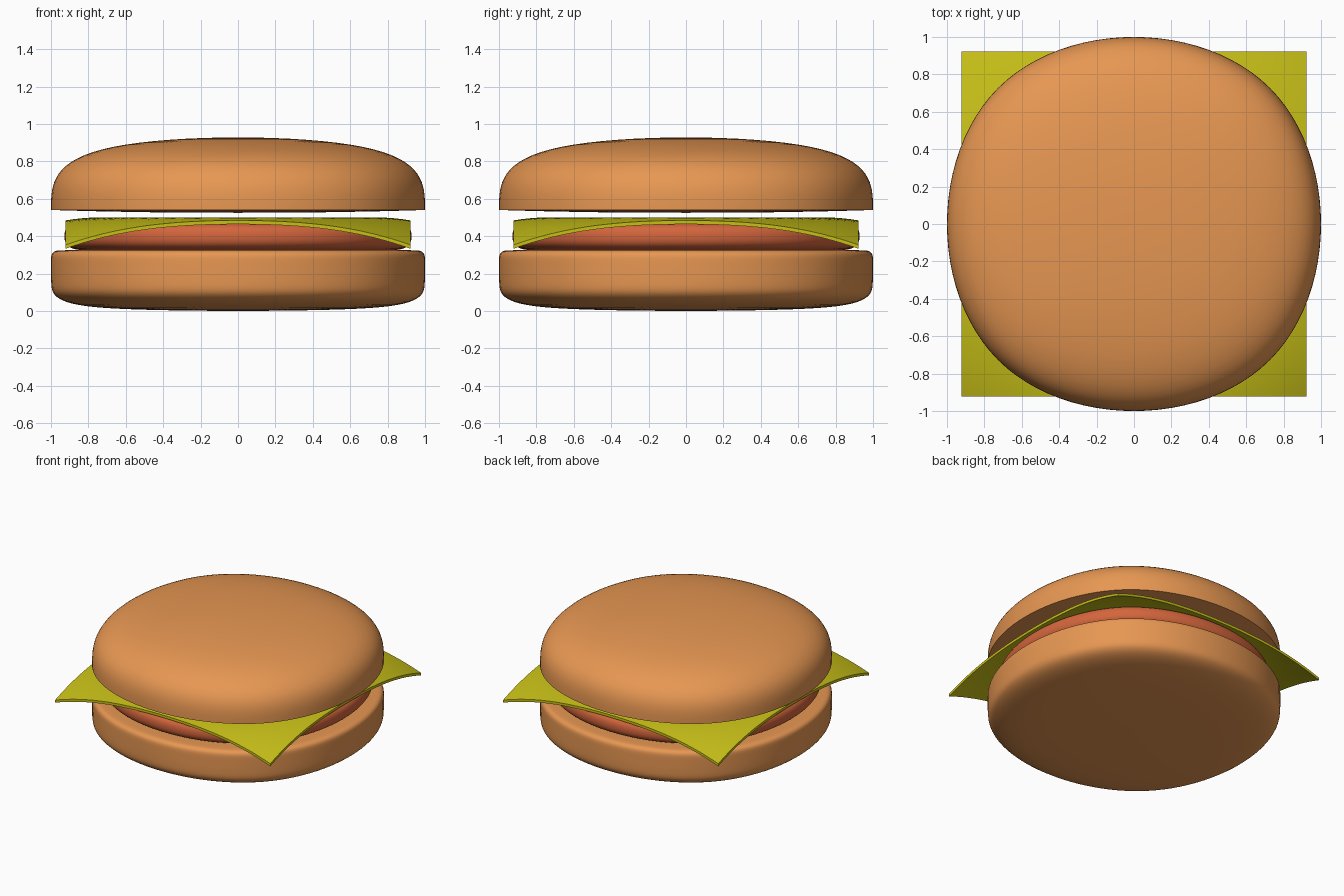
import bpy, bmesh, math
from mathutils import Vector

if "Cube" in bpy.data.objects:
    bpy.data.objects.remove(bpy.data.objects["Cube"])


def bspline(ctrl, n):
    """Uniform cubic B-spline, n samples per segment, end point included."""
    c = [Vector(p) for p in ctrl]
    pts = []
    for i in range(len(c) - 3):
        last = i == len(c) - 4
        for k in range(n + (1 if last else 0)):
            t = k / n
            w = ((1 - t) ** 3, 3 * t**3 - 6 * t**2 + 4,
                 -3 * t**3 + 3 * t**2 + 3 * t + 1, t**3)
            pts.append(sum((c[i + j] * w[j] / 6 for j in range(4)), Vector((0, 0))))
    return pts


def clamped(ctrl, n=6):
    """B-spline that starts and ends on its end control points."""
    return bspline([ctrl[0]] * 2 + ctrl + [ctrl[-1]] * 2, n)


# Slightly squarish round outline: a smoothed square, radius 1 on the axes
A = 1 / 0.916667
SQUARE = [(A, -A), (A, A), (-A, A), (-A, -A)]
OUTLINE = bspline([SQUARE[i % 4] for i in range(7)], 24)[:-1]


def material(name, color):
    m = bpy.data.materials.new(name)
    m.diffuse_color = (*color, 1)
    m.use_nodes = True
    m.node_tree.nodes["Principled BSDF"].inputs["Base Color"].default_value = m.diffuse_color
    return m


def add_object(name, bm, mat):
    bmesh.ops.recalc_face_normals(bm, faces=bm.faces)
    me = bpy.data.meshes.new(name)
    bm.to_mesh(me)
    bm.free()
    ob = bpy.data.objects.new(name, me)
    bpy.context.collection.objects.link(ob)
    me.materials.append(mat)
    bpy.ops.object.select_all(action='DESELECT')
    ob.select_set(True)
    bpy.context.view_layer.objects.active = ob
    bpy.ops.object.shade_smooth_by_angle(angle=math.radians(35))
    return ob


def round_part(name, profile, mat):
    """Sweep a (radius, z) profile around the squarish outline."""
    bm = bmesh.new()
    rings = [[bm.verts.new((p.x * r, p.y * r, z)) for p in OUTLINE] for r, z in profile]
    n = len(OUTLINE)
    for a, b in zip(rings, rings[1:]):
        for i in range(n):
            j = (i + 1) % n
            bm.faces.new((a[i], a[j], b[j], b[i]))
    bmesh.ops.remove_doubles(bm, verts=bm.verts, dist=1e-5)
    return add_object(name, bm, mat)


bread = material("bread", (0.80, 0.31, 0.085))
meat = material("meat", (0.65, 0.13, 0.045))
yellow = material("cheese", (0.57, 0.52, 0.009))

# Lower bun: flat top with tight edge, softly rounded base
round_part("lower_bun", clamped([
    (0, 0), (.45, .003), (.86, .02), (.99, .075), (1, .14), (1, .26),
    (1, .305), (.975, .325), (.93, .325), (0, .325)]), bread)

# Patty
round_part("patty", clamped([
    (0, .32), (.75, .32), (.915, .325), (.935, .40),
    (.915, .475), (.75, .478), (0, .478)]), meat)

# Cheese slice: square sheet whose corners droop, extruded for thickness
bm = bmesh.new()
bmesh.ops.create_grid(bm, x_segments=40, y_segments=40, size=0.922)
for v in bm.verts:
    r = math.hypot(v.co.x, v.co.y)
    v.co.z = 0.50 - 0.145 * (max(0, r - 0.75) / 0.55) ** 1.9
ext = bmesh.ops.extrude_face_region(bm, geom=bm.faces[:], use_keep_orig=True)
low = [e for e in ext["geom"] if isinstance(e, bmesh.types.BMVert)]
bmesh.ops.translate(bm, verts=low, vec=(0, 0, -0.02))
add_object("cheese_slice", bm, yellow)

# Upper bun: nearly flat underside, sharp rim, full dome
T, H = 0.945, 0.405
dome = bspline([(A, T - 2 * H), (A, T - H), (A, T), (-A, T), (-A, T - H)], 16)
dome = [(max(0, p.x / A), p.y) for p in dome[:25]]
round_part("upper_bun", [(0, .525), (.5, .528), (.8, .534)] + dome, bread)
